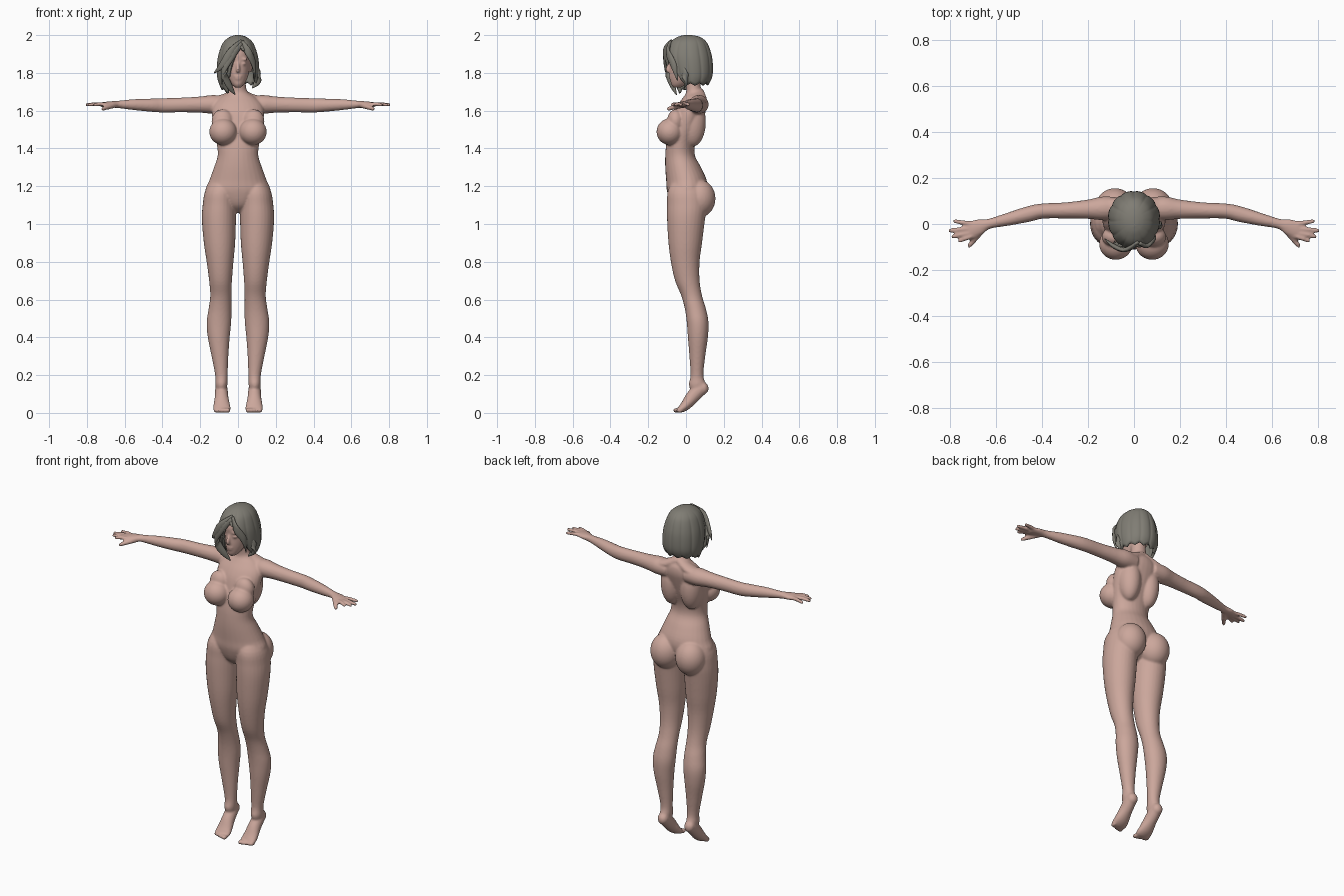
import bpy, bmesh, math
from mathutils import Vector, Matrix


def material(name, rgb):
    m = bpy.data.materials.new(name)
    m.diffuse_color = (*rgb, 1)
    return m


SKIN = material("skin", (0.60, 0.385, 0.33))
HAIR = material("ash_hair", (0.215, 0.205, 0.175))


def curve(rows, n=4):
    """Catmull-Rom interpolation through rows of numbers."""
    out = []
    for i in range(len(rows) - 1):
        p = [Vector(rows[min(max(i + k, 0), len(rows) - 1)]) for k in (-1, 0, 1, 2)]
        for s in range(n):
            t = s / n
            out.append(0.5 * (2 * p[1] + (p[2] - p[0]) * t
                              + (2 * p[0] - 5 * p[1] + 4 * p[2] - p[3]) * t * t
                              + (3 * p[1] - p[0] - 3 * p[2] + p[3]) * t ** 3))
    return out + [Vector(rows[-1])]


def loft(bm, rings, seg=28):
    """Skin closed elliptical rings given as (centre, u axis, v axis)."""
    loops = []
    for c, u, v in rings:
        loops.append([bm.verts.new(c + u * math.cos(a) + v * math.sin(a))
                      for a in (2 * math.pi * k / seg for k in range(seg))])
    for a, b in zip(loops, loops[1:]):
        for k in range(seg):
            bm.faces.new((a[k], a[(k + 1) % seg], b[(k + 1) % seg], b[k]))
    bm.faces.new(loops[0])
    bm.faces.new(loops[-1])


def stack(bm, rows, s=1):
    """Horizontal sections: z, x min, x max, y front, y back."""
    loft(bm, [(Vector((s * (x0 + x1) / 2, (y0 + y1) / 2, z)),
               Vector(((x1 - x0) / 2, 0, 0)), Vector((0, (y1 - y0) / 2, 0)))
              for z, x0, x1, y0, y1 in curve(rows)])


def tube(bm, rows, s=1, seg=20):
    """Limb along a path: x, y, z, sideways radius, upright radius."""
    pts = curve([(s * x, y, z, a, b) for x, y, z, a, b in rows])
    rings = []
    for i, p in enumerate(pts):
        t = (pts[min(i + 1, len(pts) - 1)] - pts[max(i - 1, 0)])
        t = Vector(t[:3]).normalized()
        side = Vector((0, 0, 1)).cross(t).normalized()
        rings.append((Vector(p[:3]), side * p[3], t.cross(side) * p[4]))
    loft(bm, rings, seg)


def ball(bm, c, r):
    bmesh.ops.create_uvsphere(bm, u_segments=32, v_segments=20, radius=1,
                              matrix=Matrix.Translation(c) @ Matrix.Diagonal((*r, 1)))


def finish(bm, name, mat):
    bmesh.ops.recalc_face_normals(bm, faces=bm.faces)
    me = bpy.data.meshes.new(name)
    for f in bm.faces:
        f.smooth = True
    bm.to_mesh(me)
    bm.free()
    me.materials.append(mat)
    ob = bpy.data.objects.new(name, me)
    bpy.context.collection.objects.link(ob)
    return ob


body = bmesh.new()

# torso and neck
torso = [(1.06, .03, -.03, .03), (1.10, .10, -.075, .08), (1.17, .170, -.10, .11),
         (1.23, .152, -.105, .11), (1.30, .127, -.11, .08), (1.36, .108, -.11, .048),
         (1.42, .112, -.105, .048), (1.50, .128, -.09, .075), (1.58, .138, -.07, .10),
         (1.63, .130, -.045, .112), (1.67, .095, -.015, .108), (1.695, .055, .0, .09),
         (1.73, .042, .0, .077), (1.80, .042, -.005, .078)]
stack(body, [(z, -w, w, f, b) for z, w, f, b in torso])

# head, nose, lips
head = [(1.722, .014, -.066, -.03), (1.737, .031, -.078, .0), (1.765, .047, -.083, .03),
        (1.80, .058, -.087, .07), (1.85, .066, -.086, .10), (1.90, .068, -.09, .105),
        (1.95, .055, -.07, .09), (1.975, .02, -.03, .05)]
stack(body, [(z, -w, w, f, b) for z, w, f, b in head])
tube(body, [(0, -.08, 1.862, .007, .007), (0, -.09, 1.84, .008, .009),
            (0, -.098, 1.817, .012, .011), (0, -.09, 1.806, .010, .008)])
ball(body, (0, -.081, 1.782), (.021, .009, .007))
ball(body, (0, -.079, 1.770), (.018, .010, .007))

LEG = [(1.26, .04, .12, -.05, .07), (1.18, .015, .172, -.095, .10), (1.10, .011, .187, -.10, .11),
       (1.02, .011, .191, -.10, .10), (.90, .015, .181, -.093, .085), (.80, .024, .166, -.08, .072),
       (.70, .032, .153, -.058, .072), (.62, .035, .147, -.025, .085), (.55, .035, .156, -.006, .106),
       (.48, .036, .166, .004, .119), (.40, .044, .160, .010, .116), (.30, .051, .140, .018, .102),
       (.20, .055, .121, .024, .092), (.15, .056, .120, .015, .105), (.11, .062, .114, .03, .105)]
FOOT = [(.088, .105, .142, .026, .026), (.088, .075, .125, .033, .036), (.087, .035, .085, .036, .036),
        (.086, 0, .042, .044, .028), (.085, -.025, .021, .047, .020), (.084, -.04, .014, .042, .012)]
ARM = [(.06, .07, 1.63, .045, .045), (.13, .068, 1.633, .052, .050), (.20, .064, 1.632, .042, .043),
       (.30, .059, 1.630, .035, .039), (.40, .056, 1.628, .033, .038), (.46, .043, 1.629, .034, .035),
       (.55, .020, 1.632, .028, .029), (.63, .001, 1.633, .022, .020), (.67, -.012, 1.633, .034, .017),
       (.71, -.026, 1.632, .038, .014), (.725, -.03, 1.632, .030, .010)]
FINGERS = [(.70, 0, .785, .012), (.705, -.02, .806, -.028),
           (.705, -.038, .793, -.054), (.70, -.052, .765, -.073)]

for s in (-1, 1):
    # leg, raised foot and toes
    stack(body, LEG, s)
    tube(body, FOOT, s)
    ball(body, (s * .088, .088, .130), (.031, .032, .034))
    for k in range(5):
        ball(body, (s * (.053 + .0165 * k), -.050 + .0045 * k, .013),
             (.0125 - .001 * k, .019, .013))
    # seat, back muscles, chest
    ball(body, (s * .083, .070, 1.135), (.086, .086, .10))
    ball(body, (s * .064, .035, 1.54), (.062, .070, .13))
    ball(body, (s * .079, -.086, 1.488), (.073, .070, .070))
    ball(body, (s * .082, -.055, 1.545), (.058, .045, .062))
    # shoulder slope, arm, hand
    tube(body, [(0, .065, 1.70, .03, .025), (.07, .07, 1.665, .04, .025), (.13, .07, 1.65, .04, .025)], s)
    tube(body, ARM, s)
    for x0, y0, x1, y1 in FINGERS:
        tube(body, [(x0, y0, 1.633, .011, .011), ((x0 + x1) / 2, (y0 + y1) / 2, 1.635, .0105, .0105),
                    (x1 - .006, y1, 1.631, .009, .009), (x1 + .002, y1, 1.630, .005, .005)], s, 12)
    tube(body, [(.655, -.02, 1.628, .015, .014), (.69, -.062, 1.618, .013, .013),
                (.715, -.093, 1.610, .010, .010), (.722, -.101, 1.608, .005, .005)], s, 12)
    # brow ridge, closed eyelid, ear
    ball(body, (s * .030, -.076, 1.872), (.024, .012, .007))
    ball(body, (s * .029, -.073, 1.850), (.015, .012, .009))
    ball(body, (s * .068, .02, 1.83), (.008, .018, .030))

# fuse the volumes into one smooth skin
fig = finish(body, "body", SKIN)
rm = fig.modifiers.new("fuse", 'REMESH')
rm.mode = 'VOXEL'
rm.voxel_size = 0.006
rm.use_smooth_shade = True
sm = fig.modifiers.new("soften", 'SMOOTH')
sm.factor = 0.5
sm.iterations = 5

# bobbed hair: shell with a hem that varies with direction round the head
SHELL = [(2.0, .012, -.01, .03), (1.99, .045, -.045, .075), (1.96, .080, -.088, .112),
         (1.90, .104, -.112, .136), (1.84, .113, -.108, .144), (1.78, .112, -.092, .141),
         (1.74, .101, -.075, .122), (1.68, .075, -.055, .09)]
HEM = [(-180, 1.735), (-110, 1.73), (-70, 1.705), (-45, 1.69), (-30, 1.75), (-15, 1.85), (8, 1.93),
       (30, 1.90), (48, 1.83), (60, 1.75), (80, 1.73), (180, 1.735)]


def lookup(table, key):
    for p, q in zip(table, table[1:]):
        if min(p[0], q[0]) <= key <= max(p[0], q[0]):
            return Vector(p).lerp(Vector(q), (key - p[0]) / (q[0] - p[0]))
    return Vector(table[-1])


shell = curve(SHELL)
shell = [tuple(r) for r in shell]
bm = bmesh.new()
N, M = 144, 24
grid = []
for i in range(N):
    deg = -180 + 360 * i / N
    th = math.radians(deg)
    tooth = abs((i % 12) / 6 - 1)
    hem = lookup(HEM, deg)[1] + 0.014 * tooth
    col = []
    for j in range(M + 1):
        t = j / M
        z = 2.0 - (2.0 - hem) * t ** 1.5
        _, w, f, b = lookup(shell, z)
        g = 1 - 0.035 * tooth ** 3 * min(1, 2 * t)
        col.append(bm.verts.new((w * g * math.sin(th),
                                 (f + b) / 2 - (b - f) / 2 * g * math.cos(th), z)))
    grid.append(col)
for i in range(N):
    a, b = grid[i], grid[(i + 1) % N]
    for j in range(M):
        bm.faces.new((a[j], b[j], b[j + 1], a[j + 1]))
bm.faces.new([c[0] for c in grid])
hair = finish(bm, "hair_shell", HAIR)
so = hair.modifiers.new("thickness", 'SOLIDIFY')
so.thickness = 0.014
so.offset = -1

# loose fringe and side locks
LOCKS = [
    [(.02, -.075, 1.968), (-.035, -.112, 1.915), (-.085, -.098, 1.84), (-.126, -.065, 1.80)],
    [(.02, -.085, 1.955), (-.03, -.110, 1.895), (-.075, -.100, 1.82), (-.085, -.075, 1.74)],
    [(-.06, -.095, 1.86), (-.07, -.092, 1.79), (-.045, -.07, 1.73), (-.015, -.05, 1.685)],
    [(.02, -.08, 1.965), (.055, -.095, 1.91), (.085, -.065, 1.84), (.085, -.045, 1.76)],
    [(.09, -.02, 1.84), (.108, -.005, 1.79), (.10, .0, 1.75), (.075, -.01, 1.72)],
]
bm = bmesh.new()
for path in LOCKS:
    tube(bm, [(*p, a, b) for p, (a, b) in
              zip(path, ((.008, .012), (.010, .020), (.010, .018), (.002, .003)))], 1, 14)
finish(bm, "hair_locks", HAIR)
